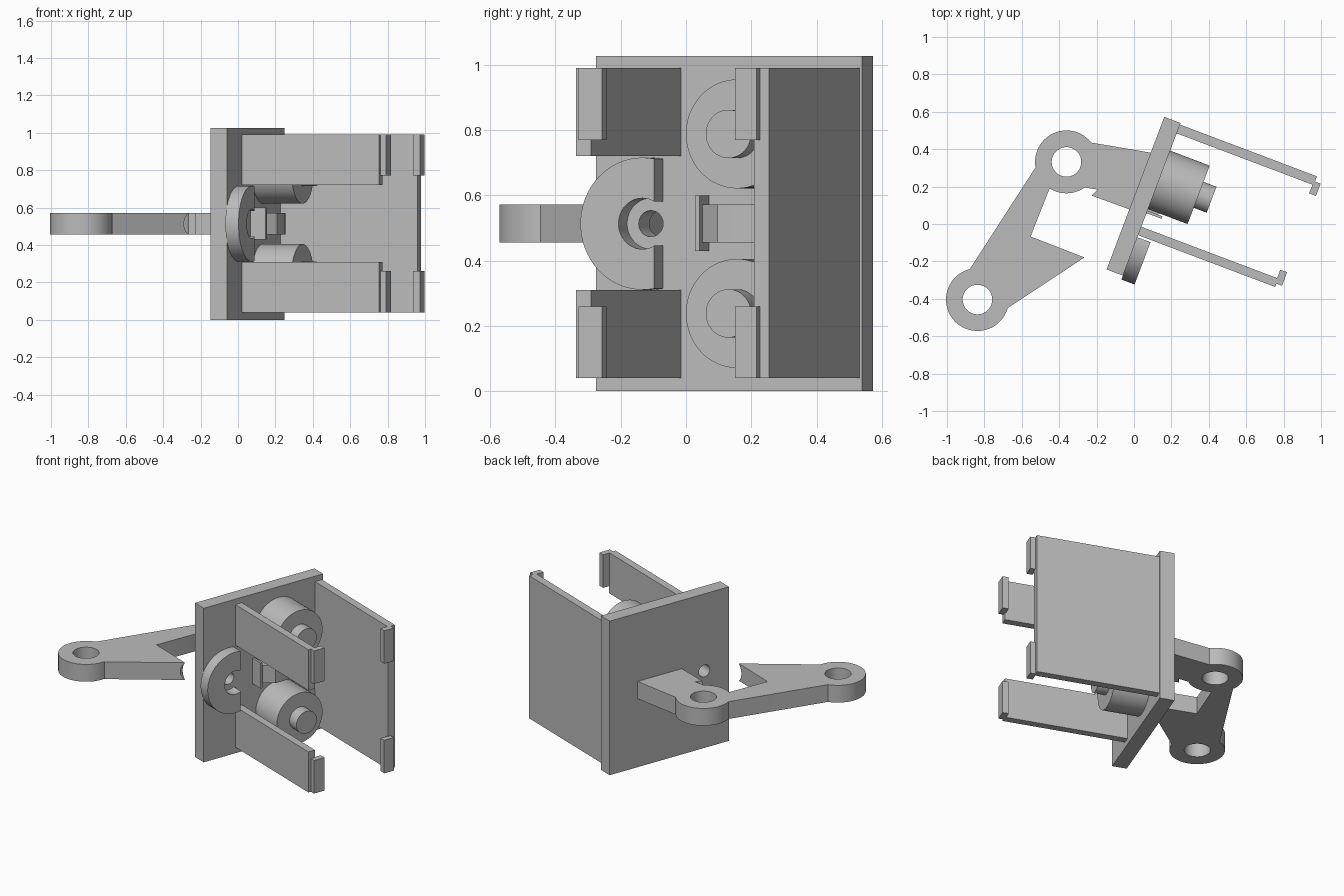
import bpy, bmesh, math
from mathutils import Matrix, Vector

if "Cube" in bpy.data.objects:
    bpy.data.objects.remove(bpy.data.objects["Cube"], do_unlink=True)

TILT = math.radians(-20.7)
MID = 0.513

grey = bpy.data.materials.new("light grey")
grey.use_nodes = True
grey.diffuse_color = (0.5, 0.5, 0.5, 1)
grey.node_tree.nodes["Principled BSDF"].inputs["Base Color"].default_value = (0.5, 0.5, 0.5, 1)


def finish(name, bm, turn=0.0):
    bmesh.ops.recalc_face_normals(bm, faces=bm.faces)
    mesh = bpy.data.meshes.new(name)
    bm.to_mesh(mesh)
    bm.free()
    mesh.materials.append(grey)
    ob = bpy.data.objects.new(name, mesh)
    bpy.context.collection.objects.link(ob)
    ob.rotation_euler.z = turn
    return ob


def box(name, x, y, z):
    """Box from (low, high) pairs, in the tilted bracket frame."""
    bm = bmesh.new()
    size = [b - a for a, b in (x, y, z)]
    mid = [(a + b) / 2 for a, b in (x, y, z)]
    bmesh.ops.create_cube(bm, size=1, matrix=Matrix.Translation(mid) @ Matrix.Diagonal((*size, 1)))
    return finish(name, bm, TILT)


def cylinder(name, centre, radius, depth, axis="Z", turn=0.0):
    bm = bmesh.new()
    direction = {"X": (1, 0, 0), "Y": (0, 1, 0), "Z": (0, 0, 1)}[axis]
    rot = Vector(direction).to_track_quat("Z", "Y").to_matrix().to_4x4()
    bmesh.ops.create_cone(bm, cap_ends=True, segments=64, radius1=radius, radius2=radius,
                          depth=depth, matrix=Matrix.Translation(centre) @ rot)
    return finish(name, bm, turn)


def prism(name, outline, z):
    bm = bmesh.new()
    face = bm.faces.new([bm.verts.new((x, y, z[0])) for x, y in outline])
    top = bmesh.ops.extrude_face_region(bm, geom=[face])["geom"]
    bmesh.ops.translate(bm, vec=(0, 0, z[1] - z[0]),
                        verts=[g for g in top if isinstance(g, bmesh.types.BMVert)])
    return finish(name, bm)


def activate(ob):
    bpy.context.view_layer.update()
    bpy.ops.object.select_all(action="DESELECT")
    ob.select_set(True)
    bpy.context.view_layer.objects.active = ob


def combine(ob, other, operation):
    activate(ob)
    mod = ob.modifiers.new("combine", "BOOLEAN")
    mod.operation, mod.object, mod.solver = operation, other, "EXACT"
    bpy.ops.object.modifier_apply(modifier=mod.name)
    bpy.data.objects.remove(other, do_unlink=True)


def smooth(ob):
    activate(ob)
    bpy.ops.object.shade_smooth_by_angle(angle=math.radians(30))


# Back plate with pin hole
FRONT = 0.042
plate = box("back_plate", (-0.051, FRONT), (-0.279, 0.593), (0, 1.026))
combine(plate, cylinder("hole", (0, -0.099, MID), 0.04, 0.4, "X", TILT), "DIFFERENCE")
smooth(plate)

# Side walls: one full, one split into two strips, with hooks at the ends
box("full_wall", (FRONT, 0.825), (0.534, 0.584), (0.04, 0.99))
for side, strip, hook in (("lower", (0.04, 0.31), (0.04, 0.26)),
                          ("upper", (0.72, 0.99), (0.77, 0.99))):
    box(side + "_wall_strip", (FRONT, 0.825), (-0.048, 0), strip)
    box(side + "_strip_hook", (0.818, 0.857), (-0.029, 0.048), hook)
    box(side + "_full_wall_hook", (0.818, 0.857), (0.484, 0.554), hook)

# Stepped bosses
for side, z in (("lower", MID - 0.275), ("upper", MID + 0.275)):
    smooth(cylinder(side + "_boss", (0.155, 0.268, z), 0.167, 0.226, "X", TILT))
    smooth(cylinder(side + "_boss_pin", (0.3, 0.268, z), 0.074, 0.084, "X", TILT))

# Open C-shaped collar around the pin hole
collar = cylinder("collar", (0.0795, -0.099, MID), 0.2025, 0.075, "X", TILT)
combine(collar, cylinder("bore", (0.08, -0.099, MID), 0.078, 0.3, "X", TILT), "DIFFERENCE")
combine(collar, box("trim", (-0.1, 0.3), (-0.06, 0.3), (0, 1)), "DIFFERENCE")
smooth(collar)

# Small guide fin
box("guide_fin", (FRONT, 0.128), (0.078, 0.092), (0.43, 0.6))

# Linkage: two arms meeting at the knuckle
THICK = (0.456, 0.571)
knuckle, far_end = (-0.361, 0.332), (-0.837, -0.404)
arc = [(knuckle[0] + 0.615 * math.cos(t), knuckle[1] + 0.615 * math.sin(t))
       for t in (math.radians(2 - 3.5 * i) for i in range(8))]
lever = prism("linkage", [(-0.36, 0.36), (-0.233, 0.436)] + arc +
              [(0.12, 0.045), (-0.01, 0.073), (-0.227, 0.152), (-0.195, 0.184), (-0.29, 0.2)], THICK)
link = prism("link", [(-0.5, 0.345), (-0.527, 0.302), (-0.88, -0.244), (-0.85, -0.35),
                      (-0.75, -0.42), (-0.67, -0.446), (-0.265, -0.179),
                      (-0.553, -0.067), (-0.452, 0.188), (-0.44, 0.25)], THICK)
combine(link, cylinder("notch", (-0.209, -0.18, MID), 0.08, 0.2, "Y"), "DIFFERENCE")
combine(lever, link, "UNION")
for x, y in (knuckle, far_end):
    combine(lever, cylinder("eye", (x, y, MID + 0.0005), 0.168, THICK[1] - THICK[0]), "UNION")
for x, y in (knuckle, far_end):
    combine(lever, cylinder("eye_hole", (x, y, MID), 0.079, 0.4), "DIFFERENCE")
smooth(lever)
